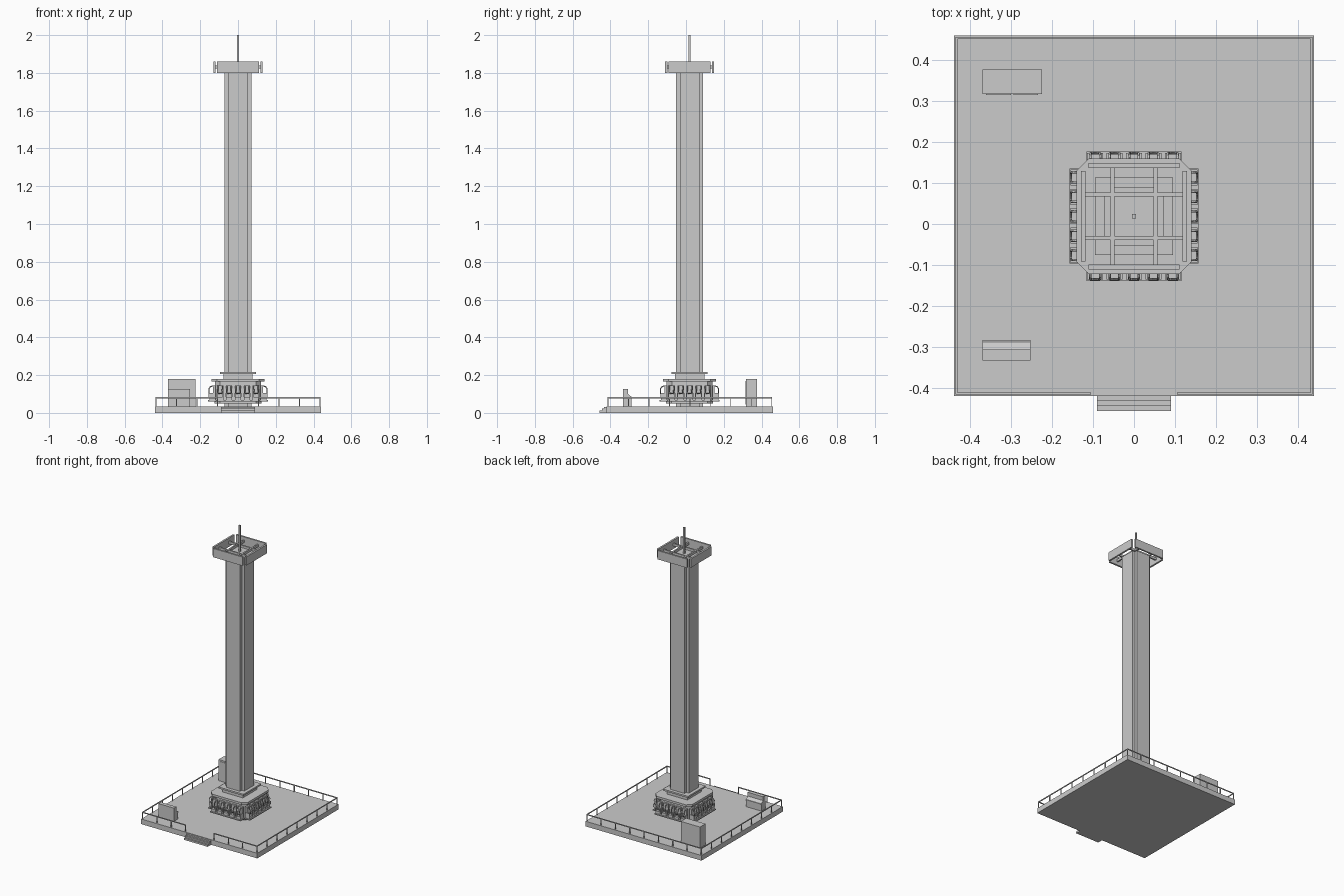
import bpy, bmesh, math
from mathutils import Matrix, Vector

if "Cube" in bpy.data.objects:
    bpy.data.objects.remove(bpy.data.objects["Cube"])

CY = 0.019  # tower axis in y


def mesh_obj(name, bm):
    bmesh.ops.recalc_face_normals(bm, faces=bm.faces)
    me = bpy.data.meshes.new(name)
    bm.to_mesh(me)
    bm.free()
    ob = bpy.data.objects.new(name, me)
    bpy.context.collection.objects.link(ob)
    return ob


def add_box(bm, x0, x1, y0, y1, z0, z1, rot=None):
    m = Matrix.Translation(((x0+x1)/2, (y0+y1)/2, (z0+z1)/2)) @ Matrix.Diagonal((x1-x0, y1-y0, z1-z0, 1))
    bmesh.ops.create_cube(bm, size=1, matrix=rot @ m if rot else m)


def boxes(name, *dims):
    bm = bmesh.new()
    for d in dims:
        add_box(bm, *d)
    return mesh_obj(name, bm)


def prism(name, pts, z0, z1):
    bm = bmesh.new()
    f = bm.faces.new([bm.verts.new((x, y + CY, z0)) for x, y in pts])
    ext = bmesh.ops.extrude_face_region(bm, geom=[f])
    bmesh.ops.translate(bm, vec=(0, 0, z1-z0), verts=[v for v in ext['geom'] if isinstance(v, bmesh.types.BMVert)])
    return mesh_obj(name, bm)


def octagon(r, c):
    a = r - c
    return [(r, -a), (r, a), (a, r), (-a, r), (-r, a), (-r, -a), (-a, -r), (a, -r)]


def slab(name, r, z0, z1):
    return boxes(name, (-r, r, CY-r, CY+r, z0, z1))


def side_rot(i):
    return Matrix.Translation((0, CY, 0)) @ Matrix.Rotation(i*math.pi/2, 4, 'Z')


# platform and entrance steps
boxes("platform", (-.44, .44, -.42, .46, 0, .035))
boxes("steps", (-.09, .09, -.457, -.42, 0, .012), (-.09, .09, -.445, -.42, .012, .022),
      (-.09, .09, -.433, -.42, .022, .031))

# perimeter railing with a gap at the steps
bm = bmesh.new()
X, Y0, Y1, T = .434, -.414, .454, .0025
for (a, b) in [((-X, Y0), (-.108, Y0)), ((.108, Y0), (X, Y0)), ((X, Y0), (X, Y1)),
               ((X, Y1), (-X, Y1)), ((-X, Y1), (-X, Y0))]:
    a, b = Vector(a), Vector(b)
    n = round((b-a).length / .108)
    add_box(bm, min(a.x, b.x)-T, max(a.x, b.x)+T, min(a.y, b.y)-T, max(a.y, b.y)+T, .077, .083)
    for i in range(n+1):
        p = a.lerp(b, i/n)
        add_box(bm, p.x-T, p.x+T, p.y-T, p.y+T, .035, .078)
mesh_obj("railing", bm)

# equipment cabinet with two doors
boxes("cabinet", (-.37, -.225, .318, .377, .035, .18))
boxes("cabinet_doors", (-.361, -.3, .315, .318, .045, .17), (-.295, -.234, .315, .318, .045, .17))

# operator desk with sloped panel
bm = bmesh.new()
prof = [(-.333, .035), (-.288, .035), (-.288, .085), (-.307, .1), (-.307, .126), (-.333, .126)]
f = bm.faces.new([bm.verts.new((-.37, y, z)) for y, z in prof])
ext = bmesh.ops.extrude_face_region(bm, geom=[f])
bmesh.ops.translate(bm, vec=(.117, 0, 0), verts=[v for v in ext['geom'] if isinstance(v, bmesh.types.BMVert)])
mesh_obj("operator_desk", bm)
boxes("desk_lip", (-.37, -.253, -.288, -.283, .078, .085))

# tower column with notched corners
A, B = .072, .052
q = [(A, -B), (A, B), (B, B), (B, A), (-B, A), (-B, B), (-A, B), (-A, -B), (-B, -B), (-B, -A), (B, -A), (B, -B)]
prism("tower_column", q, .03, 1.82)

# antenna
boxes("antenna", (-.005, .005, CY-.005, CY+.005, 1.8, 2.0))

# crown: four panels on crossing beams
bm = bmesh.new()
for i in range(4):
    add_box(bm, -.111, .111, -.13, -.118, 1.80, 1.86, side_rot(i))
mesh_obj("crown_panels", bm)
bm = bmesh.new()
for i in range(2):
    for s in (-.053, .053):
        add_box(bm, s-.005, s+.005, -.12, .12, 1.822, 1.838, side_rot(i))
mesh_obj("crown_beams", bm)

# gondola body
prism("gondola_base", octagon(.125, .03), .05, .065)
prism("gondola_body", octagon(.122, .028), .065, .165)
prism("gondola_roof", octagon(.141, .03), .165, .18)
slab("gondola_collar", .078, .18, .205)
slab("gondola_cap", .095, .205, .216)

# seats: five on each side
bm = bmesh.new()
for i in range(4):
    R = side_rot(i)
    add_box(bm, -.116, .116, -.158, -.115, .06, .067, R)
    for k in range(-2, 3):
        x = k * .0475
        add_box(bm, x-.017, x+.017, -.152, -.12, .067, .085, R)
        add_box(bm, x-.017, x+.017, -.133, -.12, .085, .145, R)
        for s in (-1, 1):
            add_box(bm, x+s*.0165-.003, x+s*.0165+.003, -.155, -.122, .085, .105, R)
mesh_obj("seats", bm)

# shoulder restraints as bent tubes
cu = bpy.data.curves.new("restraints", 'CURVE')
cu.dimensions = '3D'
cu.bevel_depth = .003
cu.bevel_resolution = 0
cu.use_fill_caps = True
side = [(.012, -.128, .143), (.012, -.145, .14), (.012, -.154, .128), (.009, -.154, .102)]
path = side + [(-x, y, z) for x, y, z in reversed(side)]
for i in range(4):
    for k in range(-2, 3):
        sp = cu.splines.new('POLY')
        sp.points.add(len(path)-1)
        for p, (x, y, z) in zip(sp.points, path):
            p.co = (*(side_rot(i) @ Vector((x + k*.0475, y, z))), 1)
ob = bpy.data.objects.new("restraints", cu)
bpy.context.collection.objects.link(ob)
